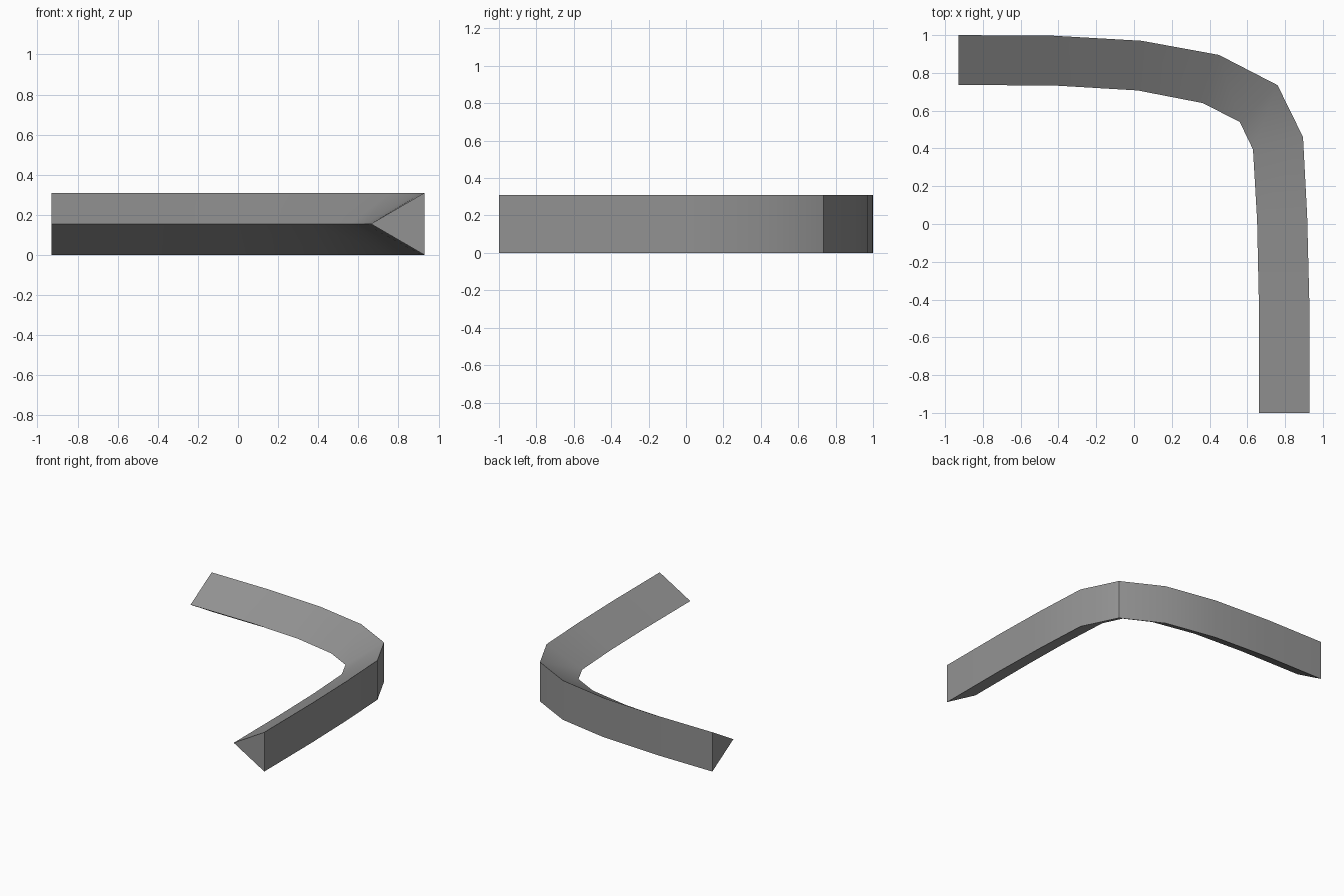
import bpy
import bmesh
import math

cube = bpy.data.objects.get("Cube")
if cube:
    bpy.data.objects.remove(cube, do_unlink=True)

HEIGHT = 0.31

# Plain grey finish
grey = bpy.data.materials.new("mid grey")
grey.use_nodes = True
colour = (0.29, 0.29, 0.29, 1)
grey.diffuse_color = colour
grey.node_tree.nodes["Principled BSDF"].inputs["Base Color"].default_value = colour

# Stations along the bend: outer wall point, inner ridge point
stations = [
    ((-0.93, 1.0), (-0.93, 0.737)),
    ((-0.43, 0.997), (-0.4, 0.732)),
    ((0.04, 0.97), (0.02, 0.707)),
    ((0.45, 0.895), (0.365, 0.64)),
    ((0.76, 0.735), (0.56, 0.54)),
    ((0.895, 0.46), (0.63, 0.395)),
    ((0.917, 0.04), (0.652, 0.02)),
    ((0.928, -0.4), (0.661, -0.4)),
    ((0.93, -1.0), (0.663, -1.0)),
]

# Triangular section swept round the corner, capped at both ends
bm = bmesh.new()
rings = [
    [bm.verts.new((*outer, 0)), bm.verts.new((*outer, HEIGHT)),
     bm.verts.new((*inner, HEIGHT / 2))]
    for outer, inner in stations
]
for a, b in zip(rings, rings[1:]):
    for i in range(3):
        j = (i + 1) % 3
        bm.faces.new((a[i], a[j], b[j], b[i]))
bm.faces.new(rings[0])
bm.faces.new(rings[-1])
bmesh.ops.recalc_face_normals(bm, faces=bm.faces)

mesh = bpy.data.meshes.new("curved_corner_trim")
bm.to_mesh(mesh)
bm.free()
mesh.materials.append(grey)
trim = bpy.data.objects.new("curved_corner_trim", mesh)
bpy.context.collection.objects.link(trim)

# Smooth along the bend, crisp at the section edges and the corner
bpy.ops.object.select_all(action="DESELECT")
trim.select_set(True)
bpy.context.view_layer.objects.active = trim
bpy.ops.object.shade_smooth_by_angle(angle=math.radians(30))
